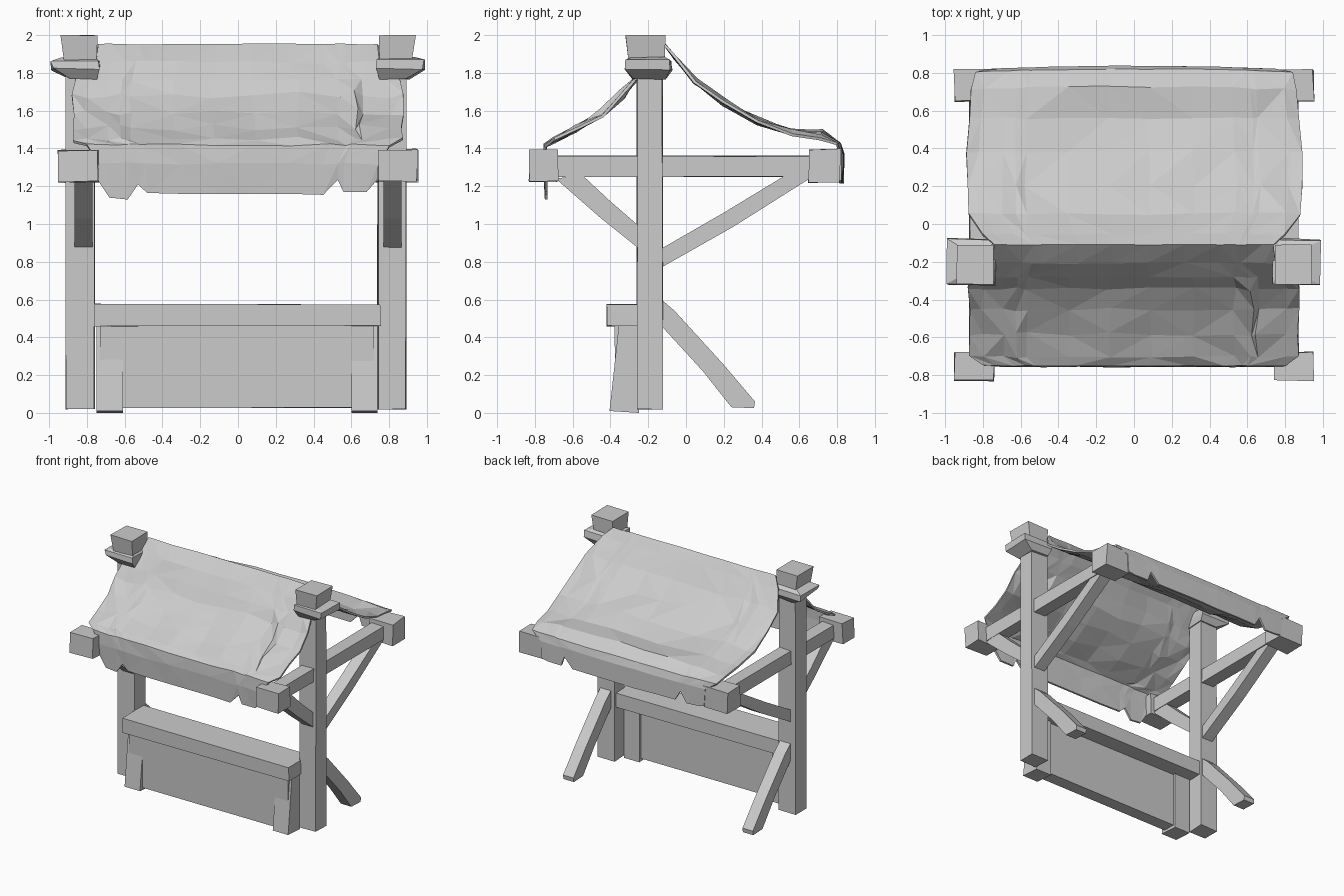
import bpy, bmesh, random
from mathutils import Vector

if "Cube" in bpy.data.objects:
    bpy.data.objects.remove(bpy.data.objects["Cube"])

random.seed(4)


def finish(name, bm):
    bmesh.ops.recalc_face_normals(bm, faces=bm.faces[:])
    me = bpy.data.meshes.new(name)
    bm.to_mesh(me)
    bm.free()
    ob = bpy.data.objects.new(name, me)
    bpy.context.collection.objects.link(ob)
    return ob


def loft(name, rings, rough=0.004):
    """Stack of rectangles (x0, x1, y0, y1, z) with hand-hewn corner wobble."""
    bm = bmesh.new()
    loops = []
    for x0, x1, y0, y1, z in rings:
        pts = ((x0, y0), (x1, y0), (x1, y1), (x0, y1))
        loops.append([bm.verts.new((x + random.uniform(-rough, rough),
                                    y + random.uniform(-rough, rough),
                                    z + random.uniform(-rough, rough) * 0.7))
                      for x, y in pts])
    bm.faces.new(loops[0])
    bm.faces.new(loops[-1])
    for a, b in zip(loops, loops[1:]):
        for i in range(4):
            j = (i + 1) % 4
            bm.faces.new((a[i], a[j], b[j], b[i]))
    return finish(name, bm)


def box(name, x0, x1, y0, y1, z0, z1, rough=0.004):
    return loft(name, [(x0, x1, y0, y1, z0), (x0, x1, y0, y1, z1)], rough)


def prism(name, profile, x0, x1):
    """Side-view (y, z) outline extruded across x."""
    bm = bmesh.new()
    f = bm.faces.new([bm.verts.new((x0, y, z)) for y, z in profile])
    ext = bmesh.ops.extrude_face_region(bm, geom=[f])
    new = [v for v in ext["geom"] if isinstance(v, bmesh.types.BMVert)]
    bmesh.ops.translate(bm, verts=new, vec=Vector((x1 - x0, 0, 0)))
    return finish(name, bm)


# Timber frame, one set per side
for side, s in (("left", -1), ("right", 1)):
    def span(a, b, off=0.0):
        return tuple(sorted((s * a + off, s * b + off)))

    p = span(0.75, 0.90, -0.01)
    box(f"{side}_post", *p, -0.26, -0.125, 0.02, 1.84)
    # Collar and cap on top of the post
    w = span(0.74, 0.985)
    loft(f"{side}_post_collar", [(*span(0.75, 0.90), -0.28, -0.11, 1.77),
                                 (*w, -0.325, -0.08, 1.82),
                                 (*w, -0.32, -0.08, 1.865),
                                 (*span(0.75, 0.93), -0.29, -0.11, 1.885)], 0.01)
    loft(f"{side}_post_cap", [(*span(0.75, 0.92), -0.305, -0.115, 1.87),
                              (*span(0.745, 0.94), -0.32, -0.11, 2.0)], 0.003)
    # Roof arm with end blocks
    arm = span(0.765, 0.87)
    box(f"{side}_roof_arm", *arm, -0.70, 0.67, 1.25, 1.36)
    box(f"{side}_front_block", *span(0.74, 0.95), -0.83, -0.68, 1.225, 1.39, 0.006)
    box(f"{side}_rear_block", *span(0.735, 0.95), 0.65, 0.815, 1.22, 1.395, 0.006)
    # Braces
    b = span(0.77, 0.865)
    prism(f"{side}_front_brace", [(-0.69, 1.24), (-0.55, 1.26), (-0.40, 1.12),
                                  (-0.25, 0.99), (-0.25, 0.87), (-0.45, 1.03)], *b)
    prism(f"{side}_rear_brace", [(0.53, 1.26), (0.67, 1.25), (0.25, 0.985),
                                 (-0.13, 0.77), (-0.13, 0.87), (0.2, 1.06)], *b)
    prism(f"{side}_rear_leg", [(-0.13, 0.60), (-0.06, 0.54), (0.20, 0.255),
                               (0.365, 0.06), (0.36, 0.025), (0.24, 0.03),
                               (0.09, 0.22), (-0.13, 0.46)], *b)
    # Tapered buttress on the counter front
    prism(f"{side}_counter_foot", [(-0.355, 0.47), (-0.405, 0.01),
                                   (-0.25, 0.0), (-0.25, 0.47)], *span(0.605, 0.745, -0.005))

# Counter
box("counter_top", -0.76, 0.755, -0.42, -0.14, 0.46, 0.575)
box("counter_panel", -0.73, 0.72, -0.375, -0.27, 0.025, 0.47)

# Cloth awning: columns across x, rows following the side profile
cols = [-1, -0.92, -0.79, -0.715, -0.65, -0.4, -0.15, 0.1, 0.36, 0.61, 0.715, 0.755, 0.92, 1]
front_hem = [1.23, 1.14, 1.13, 1.21, 1.165, 1.16, 1.16, 1.16, 1.16, 1.155, 1.235, 1.17, 1.17, 1.24]
rear_hem = [1.23, 1.22, 1.215, 1.30, 1.22, 1.22, 1.215, 1.22, 1.22, 1.22, 1.30, 1.22, 1.22, 1.23]
# y, z, half width, wobble
rows = [(-0.74, 1.20, 0.74, 0.0), (-0.75, 1.32, 0.74, 0.006), (-0.745, 1.415, 0.80, 0.006),
        (-0.70, 1.445, 0.87, 0.012), (-0.58, 1.51, 0.865, 0.022), (-0.45, 1.59, 0.87, 0.022),
        (-0.34, 1.68, 0.875, 0.022), (-0.275, 1.76, 0.86, 0.01), (-0.20, 1.85, 0.75, 0.01),
        (-0.11, 1.945, 0.74, 0.003), (-0.06, 1.88, 0.80, 0.006), (0.05, 1.76, 0.88, 0.014),
        (0.20, 1.645, 0.885, 0.016), (0.38, 1.545, 0.885, 0.016), (0.56, 1.485, 0.875, 0.014),
        (0.71, 1.46, 0.86, 0.010), (0.80, 1.425, 0.84, 0.004), (0.815, 1.37, 0.75, 0.003),
        (0.815, 1.22, 0.74, 0.0)]
bm = bmesh.new()
grid = []
for r, (y, z, half, wob) in enumerate(rows):
    line = []
    for c, u in enumerate(cols):
        zz = z + random.uniform(-wob, wob)
        yy = y + random.uniform(-wob, wob) * 0.5
        if r == 0:
            zz = front_hem[c]
        if r == len(rows) - 1:
            zz = rear_hem[c]
        if y > 0.6:                       # rear eave bows outward and up mid-span
            yy += 0.015 * (1 - u * u)
        if 0.6 < y < 0.79:
            zz += 0.03 * (1 - u * u)
        line.append(bm.verts.new((u * half + random.uniform(-wob, wob) * 0.5, yy, zz)))
    grid.append(line)
for a, b in zip(grid, grid[1:]):
    for i in range(len(cols) - 1):
        q = (a[i], a[i + 1], b[i + 1], b[i])
        # Random diagonals give the faceted folds
        if random.random() < 0.5:
            bm.faces.new((q[0], q[1], q[2]))
            bm.faces.new((q[0], q[2], q[3]))
        else:
            bm.faces.new((q[0], q[1], q[3]))
            bm.faces.new((q[1], q[2], q[3]))
awning = finish("cloth_awning", bm)
sol = awning.modifiers.new("thickness", 'SOLIDIFY')
sol.thickness = 0.015
sol.offset = 0
